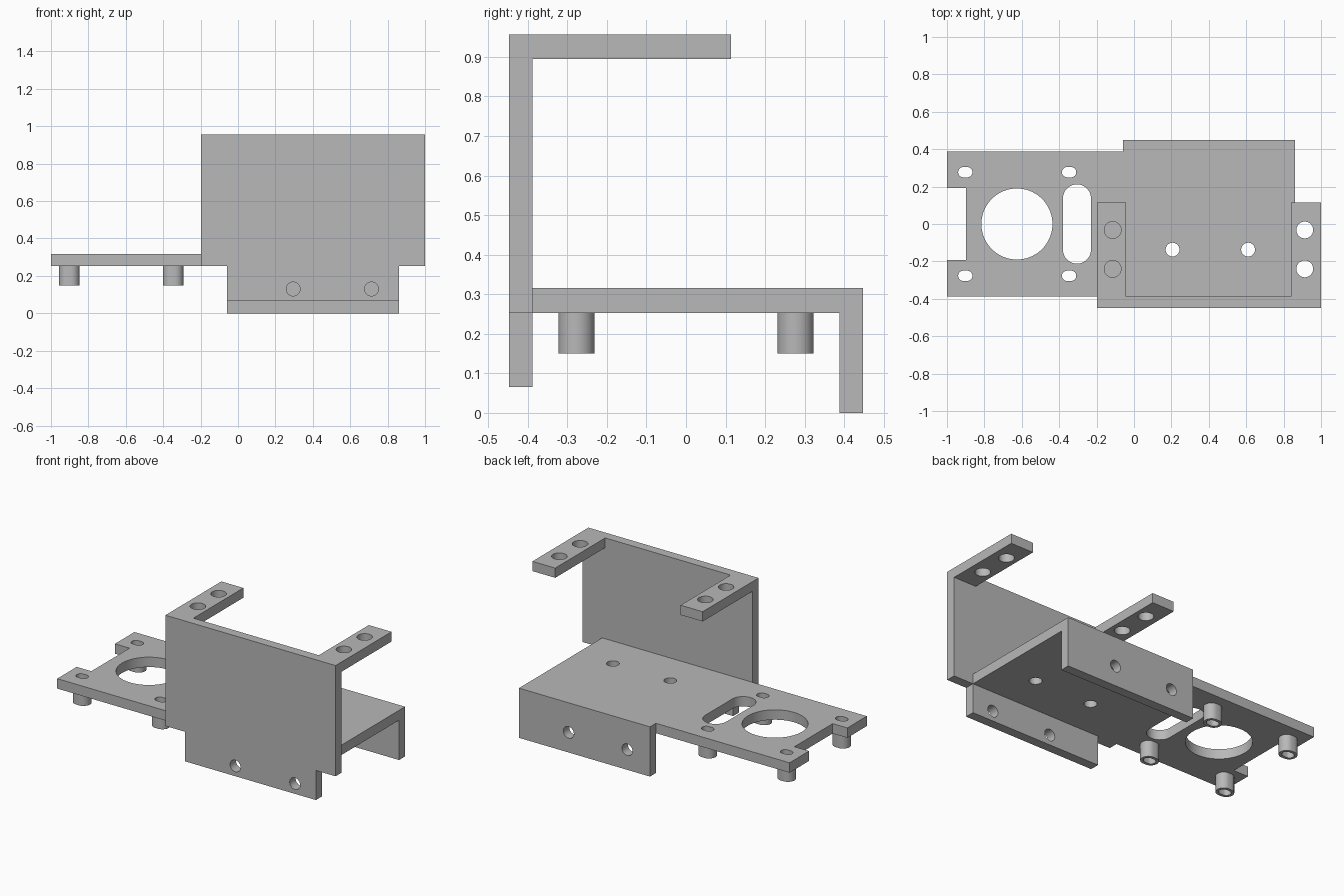
import bpy
import bmesh
from math import cos, sin, pi, radians

if "Cube" in bpy.data.objects:
    bpy.data.objects.remove(bpy.data.objects["Cube"], do_unlink=True)

GREY = (0.48, 0.48, 0.48, 1.0)
grey = bpy.data.materials.new("plain grey")
grey.use_nodes = True
grey.diffuse_color = GREY
grey.node_tree.nodes["Principled BSDF"].inputs["Base Color"].default_value = GREY


def rect(u0, u1, v0, v1):
    return [(u0, v0), (u1, v0), (u1, v1), (u0, v1)]


def slot(u, v, half_u, half_v, steps=20):
    """Rounded slot outline; equal halves give a circle."""
    r = min(half_u, half_v)
    du, dv = half_u - r, half_v - r
    pts = []
    for i in range(2 * steps):
        a = 2 * pi * (i + 0.5) / (2 * steps)
        c, s = cos(a), sin(a)
        pts.append((u + r * c + (du if c > 0 else -du),
                    v + r * s + (dv if s > 0 else -dv)))
    return pts


def sheet(name, low, high, outline, holes=(), upright=False):
    """Flat sheet with holes, spanning low..high in z, or in y when upright."""
    bm = bmesh.new()
    edges = []
    for loop in [outline, *holes]:
        verts = [bm.verts.new((u, v, 0)) for u, v in loop]
        edges += [bm.edges.new((a, b)) for a, b in zip(verts, verts[1:] + verts[:1])]
    bmesh.ops.triangle_fill(bm, edges=edges, use_beauty=True, normal=(0, 0, 1))
    bmesh.ops.recalc_face_normals(bm, faces=bm.faces)
    mesh = bpy.data.meshes.new(name)
    bm.to_mesh(mesh)
    bm.free()
    mesh.materials.append(grey)
    obj = bpy.data.objects.new(name, mesh)
    bpy.context.collection.objects.link(obj)
    mid = (low + high) / 2
    if upright:
        obj.rotation_euler.x = pi / 2
        obj.location.y = mid
    else:
        obj.location.z = mid
    solid = obj.modifiers.new("thickness", "SOLIDIFY")
    solid.thickness = high - low
    solid.offset = 0
    bpy.ops.object.select_all(action="DESELECT")
    obj.select_set(True)
    bpy.context.view_layer.objects.active = obj
    bpy.ops.object.modifier_apply(modifier=solid.name)
    bpy.ops.object.shade_smooth_by_angle(angle=radians(30))
    return obj


# Shared dimensions
INNER, OUTER = 0.388, 0.448          # half depth inside and outside the walls
PLATE_LOW, PLATE_TOP = 0.253, 0.316
WALL_TOP, ARM_LOW = 0.957, 0.895
LEFT, WALL_X0, TAB_X0, TAB_X1 = 1.0, -0.197, -0.06, 0.861
MOUNTS = [(x, y) for x in (-0.902, -0.347) for y in (-0.277, 0.277)]
PIN = 0.037

# Base plate with end notch, round opening, long slot and mounting holes
plate_outline = [(-1, -INNER), (TAB_X1, -INNER), (TAB_X1, INNER), (-1, INNER),
                 (-1, 0.192), (-0.897, 0.192), (-0.897, -0.192), (-1, -0.192)]
plate_holes = [slot(-0.626, 0, 0.19, 0.19, 32), slot(-0.305, 0, 0.075, 0.212)]
plate_holes += [slot(x, -0.137, PIN, PIN) for x in (0.206, 0.61)]
plate_holes += [slot(x, y, 0.038, 0.0275) for x, y in MOUNTS]
sheet("base_plate", PLATE_LOW, PLATE_TOP, plate_outline, plate_holes)

# Hollow standoffs under the plate
for i, (x, y) in enumerate(MOUNTS):
    sheet(f"standoff_{i + 1}", 0.15, PLATE_LOW, slot(x, y, 0.055, 0.046),
          [slot(x, y, 0.038, 0.0275)])

# Tall front wall with a narrower lower tab
wall_outline = [(TAB_X0, 0.065), (TAB_X1, 0.065), (TAB_X1, PLATE_LOW),
                (LEFT, PLATE_LOW), (LEFT, WALL_TOP), (WALL_X0, WALL_TOP),
                (WALL_X0, PLATE_LOW), (TAB_X0, PLATE_LOW)]
sheet("front_wall", -OUTER, -INNER, wall_outline,
      [slot(x, 0.13, PIN, PIN) for x in (0.295, 0.714)], upright=True)

# Rear flange hanging from the plate
sheet("rear_flange", INNER, OUTER, rect(TAB_X0, TAB_X1, 0, PLATE_TOP),
      [slot(x, 0.128, PIN, PIN) for x in (0.1, 0.512)], upright=True)

# Two drilled arms reaching back from the top of the wall
for name, x0, x1, hx in (("right_arm", WALL_X0, -0.042, -0.114),
                         ("left_arm", 0.84, LEFT, 0.913)):
    sheet(name, ARM_LOW, WALL_TOP, rect(x0, x1, -INNER, 0.114),
          [slot(hx, y, 0.045, 0.045) for y in (-0.032, -0.24)])
